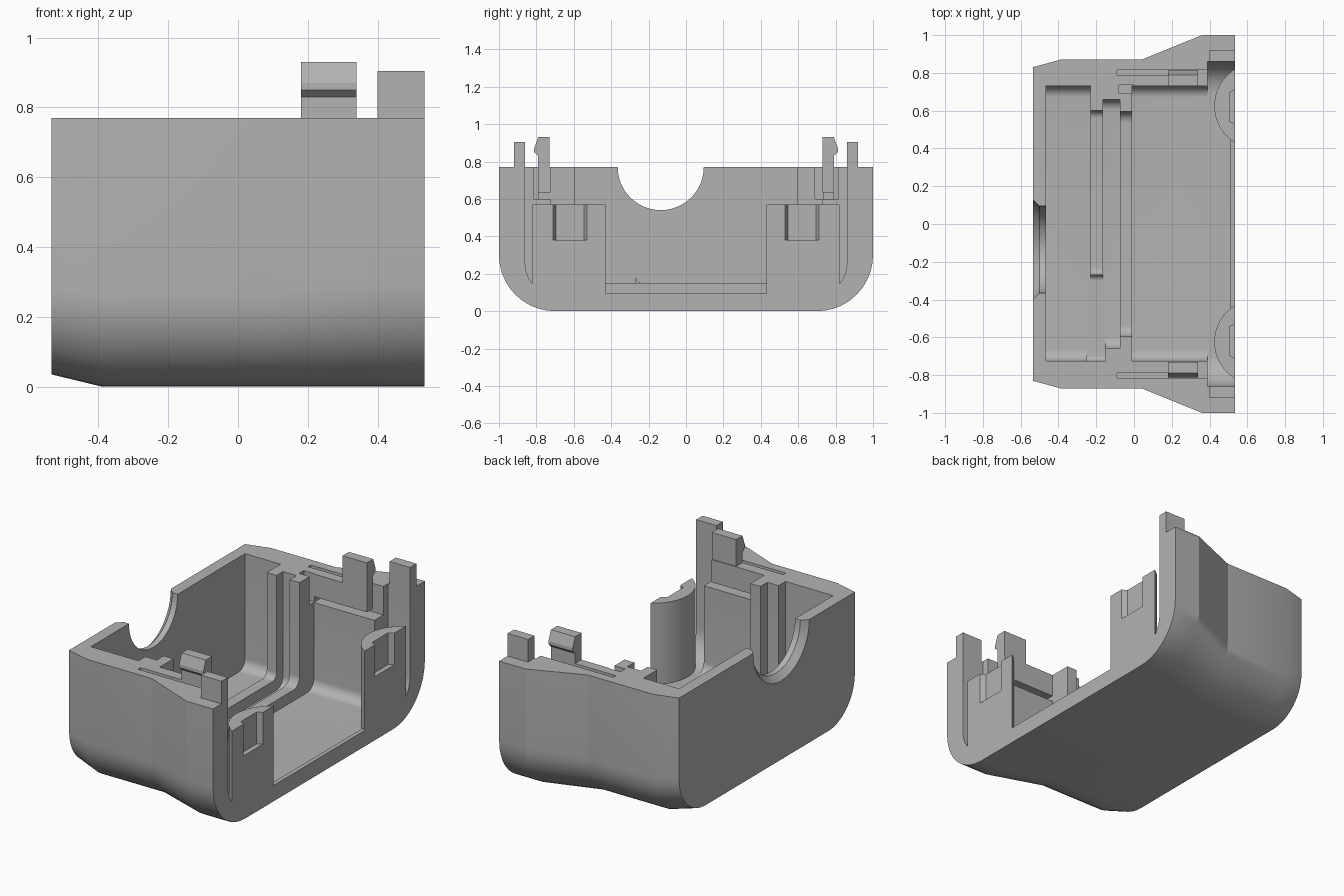
import bpy, bmesh, math

cube = bpy.data.objects.get("Cube")
if cube:
    bpy.data.objects.remove(cube, do_unlink=True)

grey = bpy.data.materials.new("plain grey")
grey.use_nodes = True
GREY = (0.45, 0.45, 0.45, 1)
grey.diffuse_color = GREY
grey.node_tree.nodes["Principled BSDF"].inputs["Base Color"].default_value = GREY

TOP, FLOOR, END = 0.77, 0.085, 0.535


def loft(name, rings):
    """Closed solid through a list of matching rings of points."""
    bm = bmesh.new()
    rows = [[bm.verts.new(p) for p in ring] for ring in rings]
    for a, b in zip(rows, rows[1:]):
        for i in range(len(a)):
            j = (i + 1) % len(a)
            bm.faces.new((a[i], a[j], b[j], b[i]))
    bm.faces.new(rows[0])
    bm.faces.new(rows[-1])
    bmesh.ops.recalc_face_normals(bm, faces=bm.faces)
    mesh = bpy.data.meshes.new(name)
    bm.to_mesh(mesh)
    bm.free()
    mesh.materials.append(grey)
    ob = bpy.data.objects.new(name, mesh)
    bpy.context.collection.objects.link(ob)
    return ob


def box(name, x, y, z):
    y0, y1 = sorted(y)
    sides = [(y0, z[0]), (y1, z[0]), (y1, z[1]), (y0, z[1])]
    return loft(name, [[(px, *p) for p in sides] for px in x])


def u_ring(x, y0, y1, low, high, r, steps=10):
    """Upright section with two rounded lower corners."""
    ring = [(x, y0, high)]
    for cy, start in ((y0 + r, math.pi), (y1 - r, 1.5 * math.pi)):
        for i in range(steps + 1):
            a = start + i / steps * math.pi / 2
            ring.append((x, cy + r * math.cos(a), low + r + r * math.sin(a)))
    return ring + [(x, y1, high)]


def u_block(x0, x1, y0, y1, low, r):
    return loft("cutter", [u_ring(x, y0, y1, low, 1, r) for x in (x0, x1)])


def activate(ob):
    bpy.ops.object.select_all(action='DESELECT')
    ob.select_set(True)
    bpy.context.view_layer.objects.active = ob


def cut(ob, cutter):
    mod = ob.modifiers.new("cut", 'BOOLEAN')
    mod.operation, mod.solver, mod.object = 'DIFFERENCE', 'EXACT', cutter
    activate(ob)
    bpy.ops.object.modifier_apply(modifier=mod.name)
    bpy.data.objects.remove(cutter, do_unlink=True)


def smooth(ob):
    activate(ob)
    bpy.ops.object.shade_smooth_by_angle(angle=math.radians(20))


# Outer body: station x, half width, underside height, corner radius
stations = [(-END, 0.83, 0.035, 0.25), (-0.39, 0.87, 0, 0.27),
            (0.04, 0.87, 0, 0.27), (0.36, 1, 0, 0.3), (END, 1, 0, 0.3)]
shell = loft("housing_shell",
             [u_ring(x, -w, w, low, TOP, r) for x, w, low, r in stations])

# Main compartments and the wide open end
cut(shell, u_block(-0.465, -0.23, -0.725, 0.73, FLOOR, 0.06))
cut(shell, u_block(-0.165, -0.075, -0.66, 0.66, FLOOR, 0.06))
cut(shell, u_block(-0.01, 0.42, -0.725, 0.73, FLOOR, 0.06))
cut(shell, u_block(0.39, 0.6, -0.86, 0.86, FLOOR, 0.17))

# Openings through the two board ribs
cut(shell, u_block(-0.25, -0.14, -0.27, 0.6, 0.15, 0.04))
cut(shell, u_block(-0.25, -0.15, -0.725, -0.27, FLOOR, 0.03))
cut(shell, u_block(-0.09, 0.01, -0.595, 0.595, 0.15, 0.06))

# Round chamfered cable notch in the end wall
steps = 48
cut(shell, loft("cutter", [
    [(x, -0.135 + r * math.cos(i * math.tau / steps),
      TOP + r * math.sin(i * math.tau / steps)) for i in range(steps)]
    for x, r in ((-0.555, 0.285), (-0.5, 0.23), (-0.44, 0.23))]))

# Relief gaps that free the clip panels
cut(shell, box("cutter", (-0.08, 0), (0.69, 0.735), (0.6, 0.9)))
for s in (1, -1):
    cut(shell, box("cutter", (-0.09, 0.4), (s * 0.79, s * 0.815), (0.6, 0.9)))
    cut(shell, box("cutter", (-0.01, 0.4), (s * 0.7, s * 0.815), (0.6, 0.635)))
    cut(shell, box("cutter", (0.34, 0.4), (s * 0.7, s * 0.815), (0.6, 0.9)))
smooth(shell)

# Low sill across the open end
box("front_sill", (0.51, END), (-0.45, 0.45), (0.05, 0.095))

clip_profile = [(0.73, 0.72), (0.79, 0.72), (0.79, 0.83), (0.812, 0.85),
                (0.812, 0.87), (0.79, 0.93), (0.73, 0.93)]
for s, side in ((1, "left"), (-1, "right")):
    # Snap clip with outward hook
    loft(side + "_snap_clip",
         [[(x, s * y, z) for y, z in clip_profile] for x in (0.18, 0.34)])
    # Locating tab on the inner edge of the side wall
    box(side + "_locating_tab", (0.4, END), (s * 0.86, s * 0.92), (0.7, 0.905))
    # Bowed post with a tapered pocket
    half, bow = 0.195, 0.11
    r = (half ** 2 + bow ** 2) / (2 * bow)
    span = math.asin(half / r)
    arc = []
    for i in range(17):
        a = span * (i / 8 - 1)
        arc.append((END - bow + r - r * math.cos(a), s * 0.625 + r * math.sin(a)))
    post = loft(side + "_post", [[(*p, z) for p in arc] for z in (0.06, 0.57)])
    pocket = [(0.505, -0.075), (0.505, 0.075), (0.55, 0.1), (0.55, -0.1)]
    cut(post, loft("cutter", [[(x, s * 0.62 + y, z) for x, y in pocket]
                              for z in (0.38, 0.6)]))
    smooth(post)
